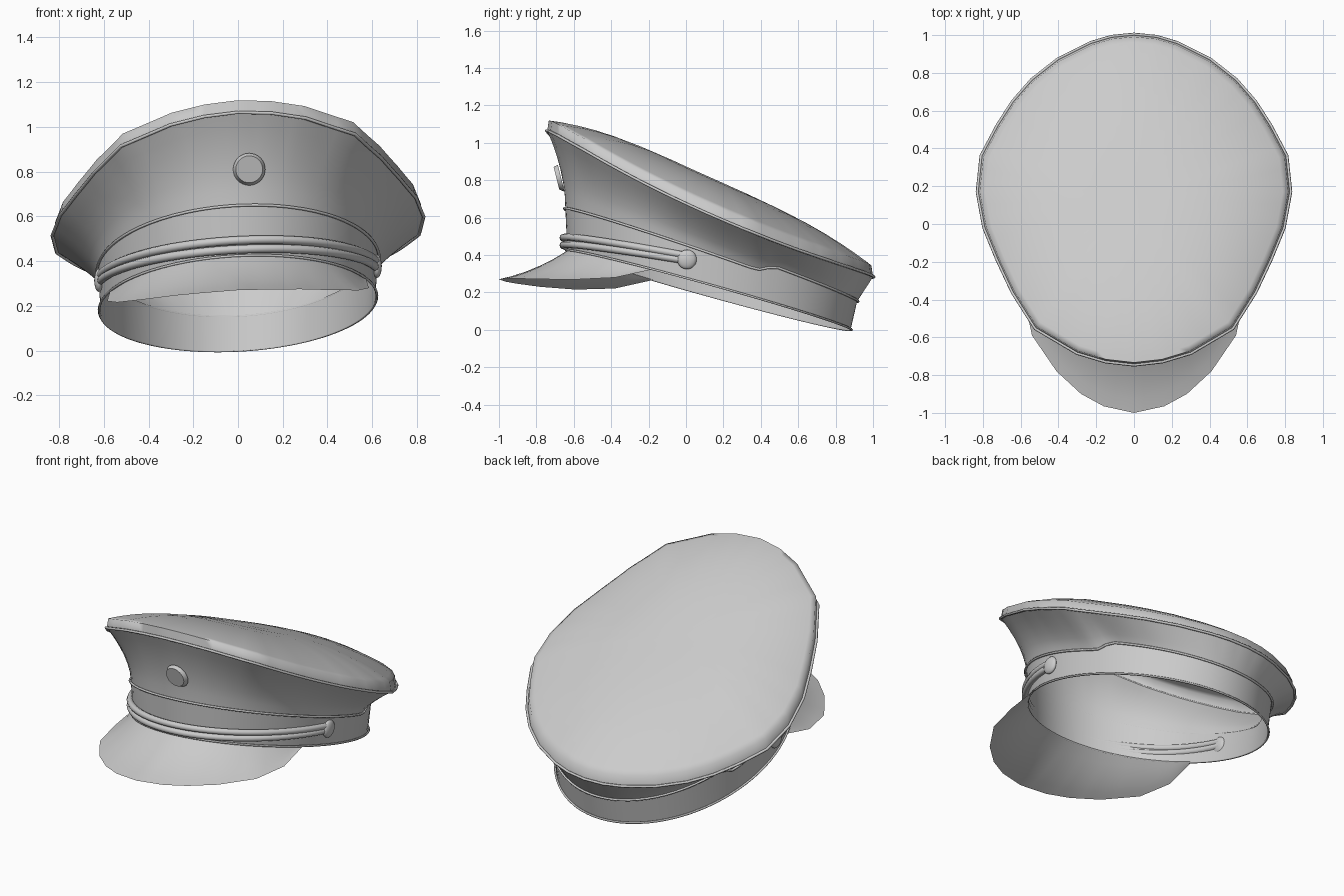
import bpy, bmesh, math
from mathutils import Vector

if "Cube" in bpy.data.objects:
    bpy.data.objects.remove(bpy.data.objects["Cube"])

ROLL = 0.05          # the cap sits slightly lower on its left side
CY = 0.12            # centre of the head opening
grey = bpy.data.materials.new("plain grey")
grey.diffuse_color = (0.6, 0.6, 0.6, 1)
grey.use_nodes = True
grey.node_tree.nodes["Principled BSDF"].inputs["Base Color"].default_value = grey.diffuse_color


def interp(tab, v):
    if v <= tab[0][0]:
        return tab[0][1]
    for (a, p), (b, q) in zip(tab, tab[1:]):
        if v <= b:
            return p + (q - p) * (v - a) / (b - a)
    return tab[-1][1]


def roll(p):
    return Vector((p[0], p[1], p[2] + ROLL * p[0]))


def finish(name, bm, angle=50):
    bmesh.ops.remove_doubles(bm, verts=bm.verts, dist=0.0005)
    bmesh.ops.recalc_face_normals(bm, faces=bm.faces)
    me = bpy.data.meshes.new(name)
    bm.to_mesh(me)
    bm.free()
    ob = bpy.data.objects.new(name, me)
    bpy.context.collection.objects.link(ob)
    me.materials.append(grey)
    bpy.ops.object.select_all(action='DESELECT')
    ob.select_set(True)
    bpy.context.view_layer.objects.active = ob
    bpy.ops.object.shade_smooth_by_angle(angle=math.radians(angle))
    return ob


def loft(name, rings, closed=True, angle=50):
    bm = bmesh.new()
    rows = [[bm.verts.new(roll(p)) for p in r] for r in rings]
    for a, b in zip(rows, rows[1:]):
        n = len(a)
        for i in range(n if closed else n - 1):
            j = (i + 1) % n
            bm.faces.new((a[i], a[j], b[j], b[i]))
    return finish(name, bm, angle)


def tube(name, path, r, closed=True, sides=6):
    pts = [Vector(p) for p in path]
    n = len(pts)
    rings = []
    for i, p in enumerate(pts):
        a = pts[(i - 1) % n] if closed or i else p
        b = pts[(i + 1) % n] if closed or i < n - 1 else p
        t = (b - a).normalized()
        u = t.cross(Vector((0, 0, 1))).normalized()
        v = u.cross(t)
        rings.append([p + r * (u * math.cos(k * math.tau / sides) + v * math.sin(k * math.tau / sides))
                      for k in range(sides)])
    if closed:
        rings.append(rings[0])
    return loft(name, rings, True, 70)


def outset(ring, d):
    # push a ring outward so piping stays on the outside of the cloth
    return [p + d * Vector((p.x, p.y - CY, 0)).normalized() for p in ring]


# Crown outline seen from above, mirrored and subdivided
half = [(0, 1.0), (.12, .988), (.23, .955), (.4, .87), (.54, .76), (.64, .645), (.72, .52),
        (.805, .36), (.825, .17), (.79, -.02), (.72, -.19), (.64, -.36), (.52, -.55),
        (.3, -.68), (.15, -.725), (0, -.742)]
poly = half + [(-x, y) for x, y in half[-2:0:-1]]
outline = []
for (x0, y0), (x1, y1) in zip(poly, poly[1:] + poly[:1]):
    for k in range(3):
        outline.append((x0 + (x1 - x0) * k / 3, y0 + (y1 - y0) * k / 3))
angles = [math.atan2((y - CY) / .87, x / .83) for x, y in outline]


def bottom_z(y):
    return 0.246 - 0.28 * y


def mid_z(y):
    return interp([(-.65, .65), (.38, .29), (.47, .31), (.92, .15)], y)


def rim_z(y):
    return .635 - .4825 * y + .13 * y * y


def oval(a, rx, front, back, zf):
    c, s = math.cos(a), math.sin(a)
    y = CY + s * (back - CY if s > 0 else CY - front)
    return Vector((rx * c, y, zf(y)))


bottom = [oval(a, .615, -.635, .88, bottom_z) for a in angles]
middle = [oval(a, .625, -.645, .915, mid_z) for a in angles]
rim = [Vector((x, y, rim_z(y))) for x, y in outline]

# Head band
loft("head_band", [bottom, middle])

# Flaring wall, concave toward the front
rings = []
for k in range(7):
    t = k / 6
    ring = []
    for m, r, a in zip(middle, rim, angles):
        f = t ** (1.45 - 0.45 * math.sin(a))
        ring.append((m.x + (r.x - m.x) * f, m.y + (r.y - m.y) * f, m.z + (r.z - m.z) * t))
    rings.append(ring)
loft("crown_wall", rings)

# Domed crown top with a soft rounded border
rings = [rim]
for s in (.99, .955, .9, .82, .72, .6, .45, .3, .15, 0):
    ring = []
    for x, y in outline:
        yy = CY + (y - CY) * s
        ring.append((x * s, yy, rim_z(yy) + .055 + .18 * (1 - s ** 2.7)))
    rings.append(ring)
loft("crown_top", rings, True, 85)

# Piping around the three seams
tube("bottom_piping", outset(bottom, .006), .006)
tube("middle_piping", outset(middle, .006), .007)
tube("crown_piping", outset(rim, .005), .008)

# Visor
edge = [(0, -1.0, .27), (.16, -.965, .265), (.28, -.9, .26), (.41, -.78, .25),
        (.54, -.59, .242), (.585, -.38, .25), (.572, -.18, .294)]
edge = [(-x, y, z) for x, y, z in edge[:0:-1]] + edge
outer = []
for p, q in zip(edge, edge[1:]):
    outer += [Vector(p).lerp(Vector(q), k / 3) for k in range(3)]
outer.append(Vector(edge[-1]))
n = len(outer)
a0 = math.asin(-.3 / .755)
inner = [oval(math.pi - a0 + (math.pi + 2 * a0) * i / (n - 1), .613, -.633, .88, bottom_z)
         for i in range(n)]
rings = []
for k in range(6):
    t = k / 5
    rings.append([p.lerp(q, t) - Vector((0, 0, .2 * (p - q).length * t * (1 - t)))
                  for p, q in zip(inner, outer)])
loft("visor", rings, False, 80)

# Chin cords, converging on the side buttons
for name, high in (("upper_chin_cord", .492), ("lower_chin_cord", .452)):
    path = []
    for i in range(41):
        a = math.pi + .13 + (math.pi - .26) * i / 40
        f = min(1, -math.sin(a))
        p = oval(a, .625, -.658, .9, bottom_z)
        end = .362 if high > .48 else .335
        path.append((p.x, p.y, end + (high - end) * (f - .13) / .87))
    tube(name, path, .019, False, 8)

# Side buttons
for side, s in (("right", 1), ("left", -1)):
    bm = bmesh.new()
    bmesh.ops.create_uvsphere(bm, u_segments=16, v_segments=10, radius=.052)
    for v in bm.verts:
        v.co = roll((v.co.x * .4 + s * .622, v.co.y + .005, v.co.z + .345))
    finish(side + "_button", bm)

# Plain round front badge
bm = bmesh.new()
bmesh.ops.create_cone(bm, cap_ends=True, segments=32, radius1=.072, radius2=.06, depth=.025)
for v in bm.verts:
    x, y, z = v.co
    v.co = (x + .05, -.68 - z - .25 * y, .81 + y)
finish("plain_badge", bm, 30)
